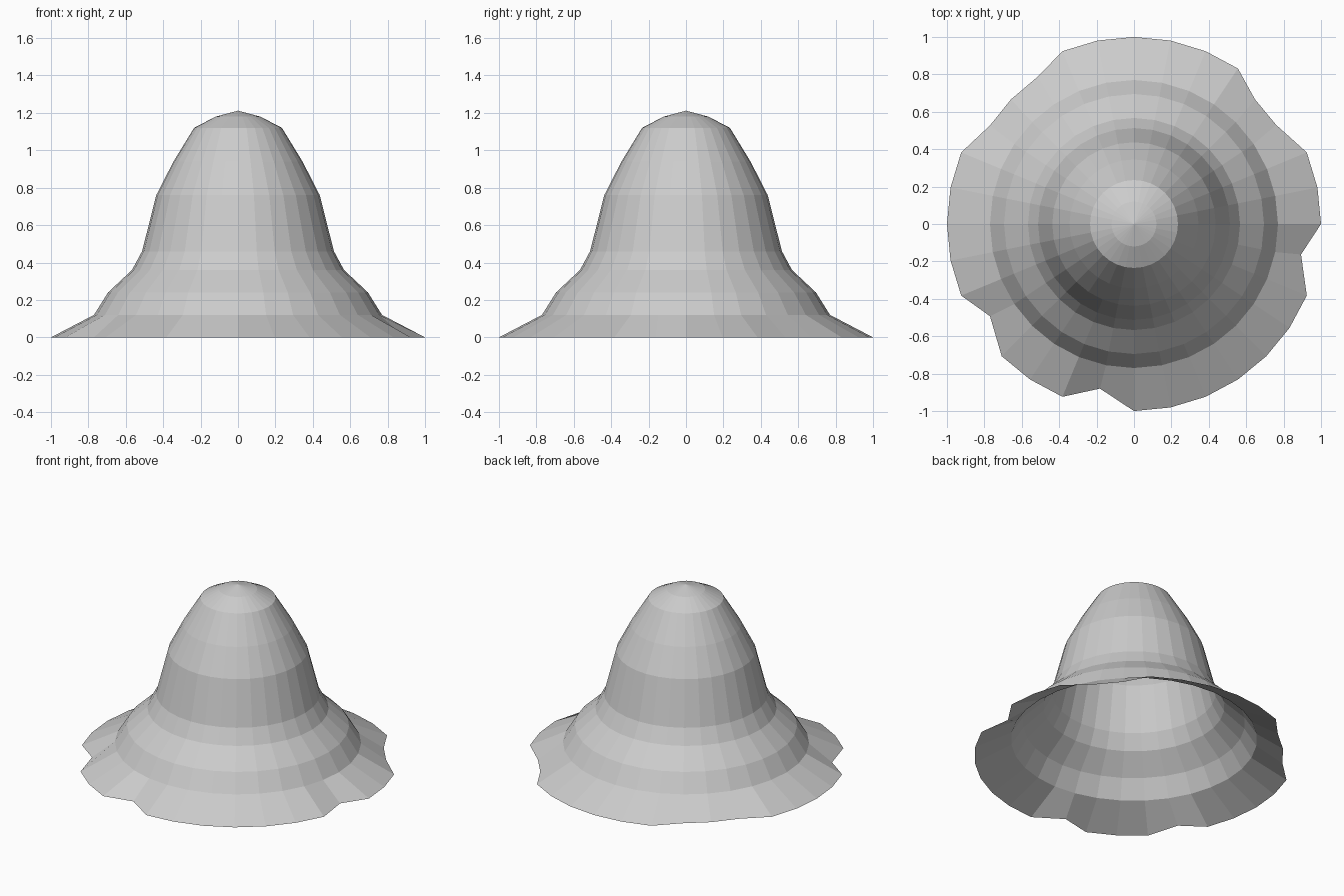
import bpy, bmesh
from math import sin, cos, radians

if "Cube" in bpy.data.objects:
    bpy.data.objects.remove(bpy.data.objects["Cube"])

SEG = 32
# Bell profile from just below the tip to above the rim: (radius, height)
PROFILE = [(0.12, 1.18), (0.235, 1.12), (0.345, 0.94), (0.437, 0.76),
           (0.513, 0.46), (0.567, 0.36), (0.695, 0.24), (0.77, 0.12)]
# Notched rim points: segment index -> (x, y)
NOTCHES = {3: (0.76, 0.53), 4: (0.647, 0.666),
           11: (-0.513, 0.789), 12: (-0.658, 0.666), 13: (-0.77, 0.527),
           19: (-0.77, -0.493), 23: (-0.182, -0.88), 31: (0.893, -0.163)}

bm = bmesh.new()


def ring(r, z):
    angles = [radians(360 * i / SEG) for i in range(SEG)]
    return [bm.verts.new((r * cos(a), r * sin(a), z)) for a in angles]


# Rings of the crown, then the rim with its notches
rings = [ring(r, z) for r, z in PROFILE] + [ring(1.0, 0.0)]
for i, (x, y) in NOTCHES.items():
    rings[-1][i].co = (x, y, 0)

# Tip fan and side quads, open underneath
tip = bm.verts.new((0, 0, 1.212))
for i in range(SEG):
    j = (i + 1) % SEG
    bm.faces.new((tip, rings[0][i], rings[0][j]))
    for a, b in zip(rings, rings[1:]):
        bm.faces.new((a[i], b[i], b[j], a[j]))

mesh = bpy.data.meshes.new("floppy_hat")
bm.to_mesh(mesh)
bm.free()
bpy.context.collection.objects.link(bpy.data.objects.new("floppy_hat", mesh))
